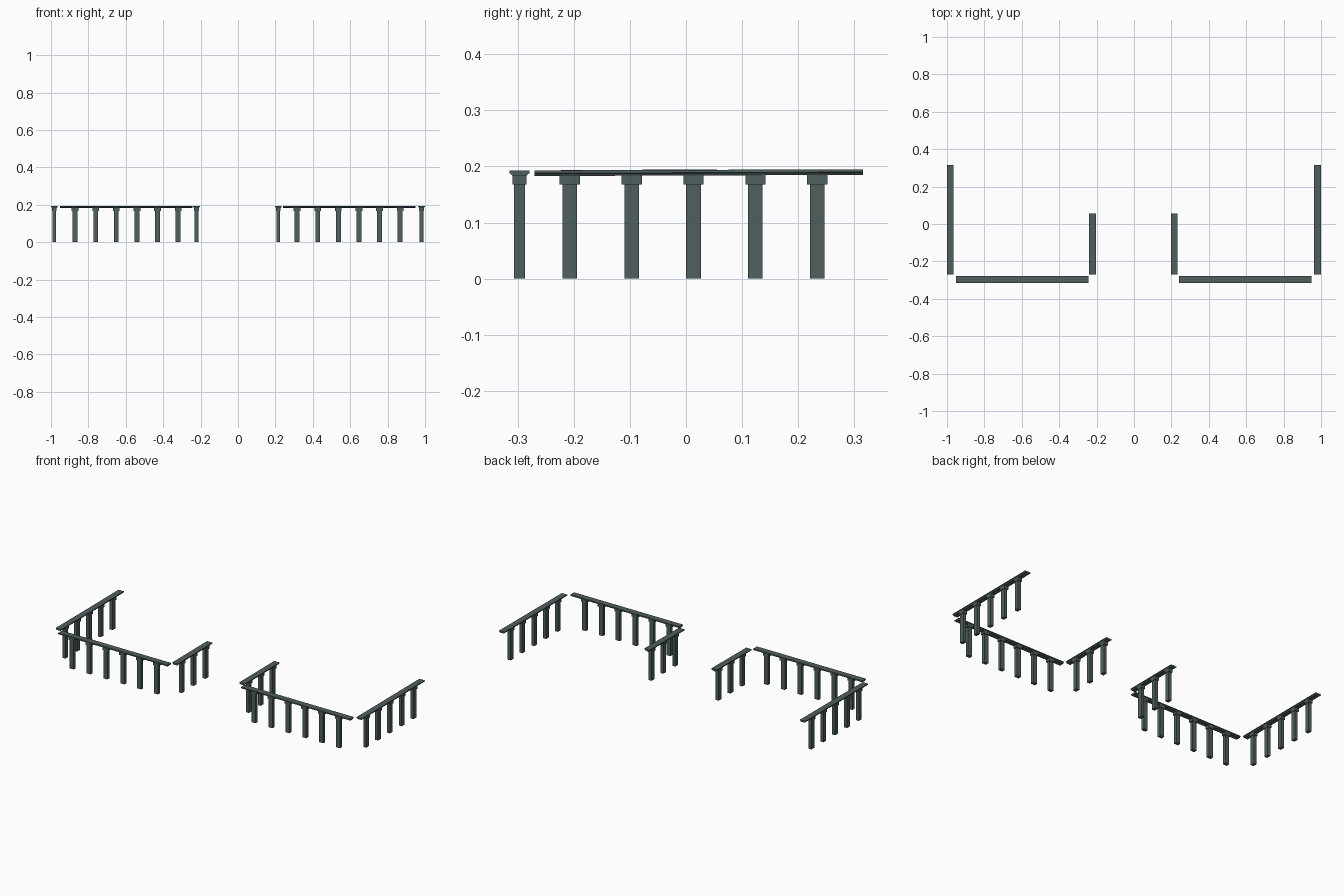
import bpy
from mathutils import Matrix, Vector

cube = bpy.data.objects.get("Cube")
if cube:
    bpy.data.objects.remove(cube, do_unlink=True)

COLOUR = (0.078, 0.115, 0.113, 1.0)
stone = bpy.data.materials.new("grey_green_stone")
stone.use_nodes = True
stone.diffuse_color = COLOUR
stone.node_tree.nodes["Principled BSDF"].inputs["Base Color"].default_value = COLOUR

SPACING = 0.1102       # distance between posts
RAIL_LOW, RAIL_TOP = 0.183, 0.193


def add_mesh(name, verts, faces, matrix):
    mesh = bpy.data.meshes.new(name)
    mesh.from_pydata([matrix @ Vector(v) for v in verts], [], faces)
    mesh.materials.append(stone)
    mesh.update()
    obj = bpy.data.objects.new(name, mesh)
    bpy.context.collection.objects.link(obj)


def add_box(name, centre, length, depth, low, high, matrix):
    x, y = length / 2, depth / 2
    ring = [(-x, -y), (x, -y), (x, y), (-x, y)]
    verts = [(centre + a, b, z) for z in (low, high) for a, b in ring]
    faces = [(3, 2, 1, 0), (4, 5, 6, 7)]
    faces += [(i, (i + 1) % 4, (i + 1) % 4 + 4, i + 4) for i in range(4)]
    add_mesh(name, verts, faces, matrix)


def add_rail(name, start, end, rise, matrix):
    # Flat slab with a tapered moulding underneath, swept along the run
    half = [(0.0125, RAIL_LOW), (0.0145, 0.186), (0.0178, 0.188), (0.0178, RAIL_TOP)]
    profile = half + [(-y, z) for y, z in reversed(half)]
    n = len(profile)
    verts = [(x, y, z + up) for x, up in ((start, 0), (end, rise)) for y, z in profile]
    faces = [tuple(reversed(range(n))), tuple(range(n, 2 * n))]
    faces += [(i, (i + 1) % n, (i + 1) % n + n, i + n) for i in range(n)]
    add_mesh(name, verts, faces, matrix)


def add_balustrade(name, start, end, first_post, count, rise, matrix):
    add_rail(name + "_rail", start, end, rise, matrix)
    for i in range(count):
        at = first_post + i * SPACING
        label = f"{name}_post_{i + 1}"
        add_box(label, at, 0.026, 0.019, 0, 0.168, matrix)
        add_box(label + "_cap", at, 0.036, 0.025, 0.168, 0.185, matrix)


# Front runs lie along x
front = Matrix.Translation((0, -0.2967, 0))
add_balustrade("front_left", 0.24, 0.95, 0.316, 6, 0, front)
add_balustrade("front_right", -0.953, -0.243, -0.871, 6, 0, front)

# Side runs are turned to lie along y
turn = Matrix.Rotation(1.5707963, 4, "Z")
for name, x, end, count in (("outer_left", 0.981, 0.315, 5),
                            ("inner_left", 0.216, 0.055, 3),
                            ("inner_right", -0.222, 0.055, 3),
                            ("outer_right", -0.982, 0.315, 5)):
    side = Matrix.Translation((x, 0, 0)) @ turn
    add_balustrade(name, -0.27, end, -0.207, count, 0.002, side)
